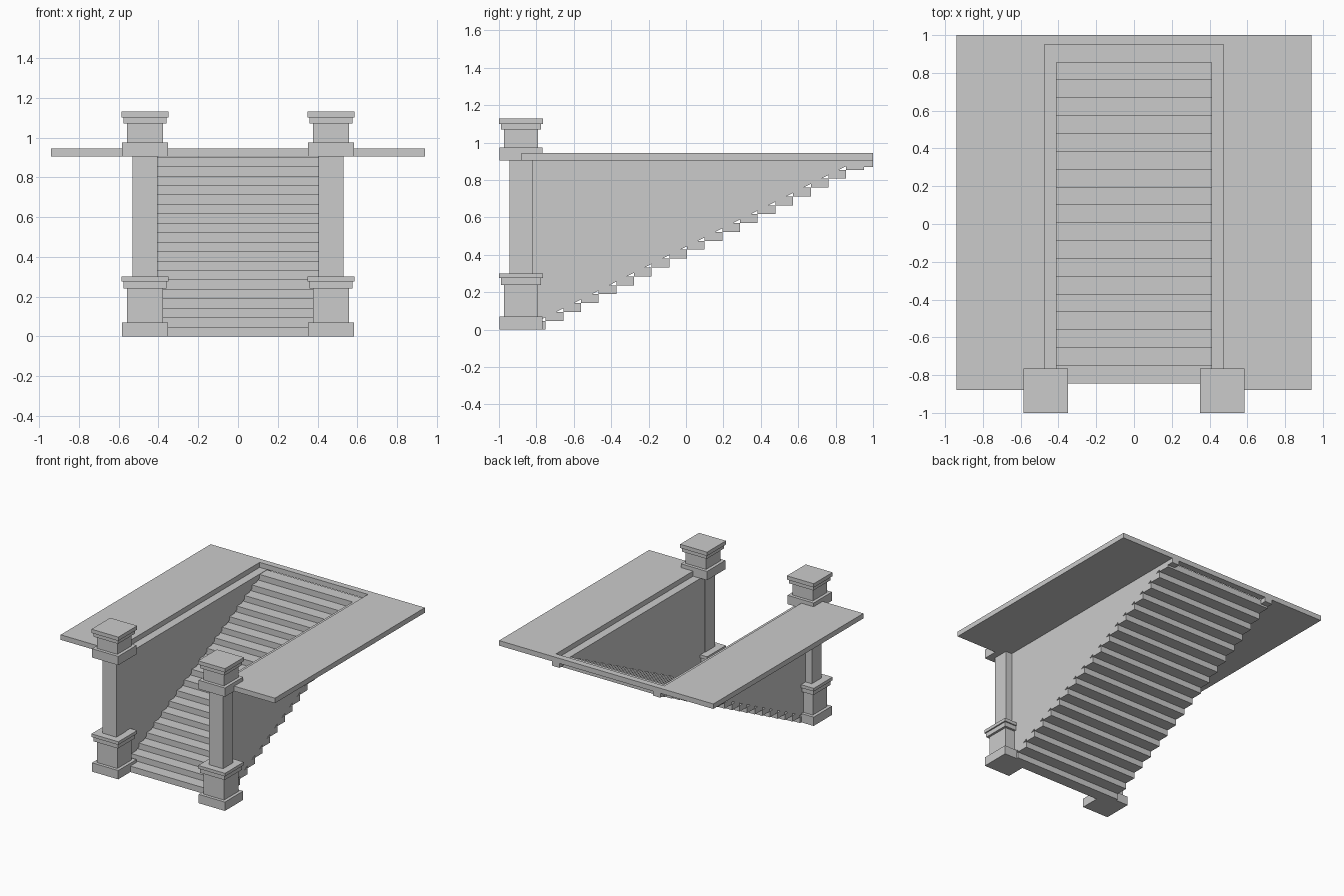
import bpy, bmesh
from mathutils import Matrix, Vector

if "Cube" in bpy.data.objects:
    bpy.data.objects.remove(bpy.data.objects["Cube"])


def add_box(bm, lo, hi):
    lo, hi = Vector(lo), Vector(hi)
    m = Matrix.Translation((lo + hi) / 2) @ Matrix.Diagonal((*(hi - lo), 1))
    bmesh.ops.create_cube(bm, size=1, matrix=m)


def finish(bm, name):
    bmesh.ops.recalc_face_normals(bm, faces=bm.faces)
    mesh = bpy.data.meshes.new(name)
    bm.to_mesh(mesh)
    bm.free()
    obj = bpy.data.objects.new(name, mesh)
    bpy.context.collection.objects.link(obj)
    return obj


def extrude_x(name, pts, x0, x1):
    """Solid from a (y, z) or (x-constant) outline, extruded along x."""
    bm = bmesh.new()
    face = bm.faces.new([bm.verts.new((x0, y, z)) for y, z in pts])
    ext = bmesh.ops.extrude_face_region(bm, geom=[face])
    verts = [v for v in ext["geom"] if isinstance(v, bmesh.types.BMVert)]
    bmesh.ops.translate(bm, verts=verts, vec=(x1 - x0, 0, 0))
    return finish(bm, name)


STEPS, Y0, DEPTH, RISE = 19, -0.845, 0.0945, 0.0475
INNER, OUTER = 0.41, 0.475
SLAB_Z, FLOOR_Z = 0.905, 0.945

# Stair treads: blocks stepping up and back
bm = bmesh.new()
for i in range(STEPS):
    y, z = Y0 + i * DEPTH, i * RISE
    add_box(bm, (-OUTER, y, z), (OUTER, y + DEPTH, z + RISE))
finish(bm, "stair_steps")

# Upper floor: U-shaped slab around the stair opening
bm = bmesh.new()
outline = [(-0.94, -0.88), (-OUTER, -0.88), (-OUTER, 0.95), (OUTER, 0.95),
           (OUTER, -0.88), (0.94, -0.88), (0.94, 1.0), (-0.94, 1.0)]
face = bm.faces.new([bm.verts.new((x, y, SLAB_Z)) for x, y in outline])
ext = bmesh.ops.extrude_face_region(bm, geom=[face])
bmesh.ops.translate(bm, vec=(0, 0, FLOOR_Z - SLAB_Z),
                    verts=[v for v in ext["geom"] if isinstance(v, bmesh.types.BMVert)])
finish(bm, "upper_floor")

# Pillar levels: half width, bottom, top
LEVELS = [(0.115, 0, 0.07), (0.09, 0.07, 0.24), (0.108, 0.24, 0.275),
          (0.118, 0.275, 0.30), (0.062, 0.30, 0.905), (0.115, 0.905, 0.975),
          (0.09, 0.975, 1.07), (0.108, 1.07, 1.10), (0.118, 1.10, 1.13)]


def wall_bottom(y):
    return (y - Y0) * RISE / DEPTH + 0.019


for side, label in ((-1, "left"), (1, "right")):
    # Side wall with a sloped underside just above the step corners
    pts = [(-0.84, wall_bottom(-0.84)), (0.855, wall_bottom(0.855)),
           (0.90, 0.87), (1.0, 0.87), (1.0, SLAB_Z), (-0.84, SLAB_Z)]
    extrude_x(label + "_side_wall", pts, side * INNER, side * OUTER)

    # Newel pillar
    bm = bmesh.new()
    cx, cy = side * 0.468, -0.882
    for r, z0, z1 in LEVELS:
        add_box(bm, (cx - r, cy - r, z0), (cx + r, cy + r, z1))
    finish(bm, label + "_pillar")
